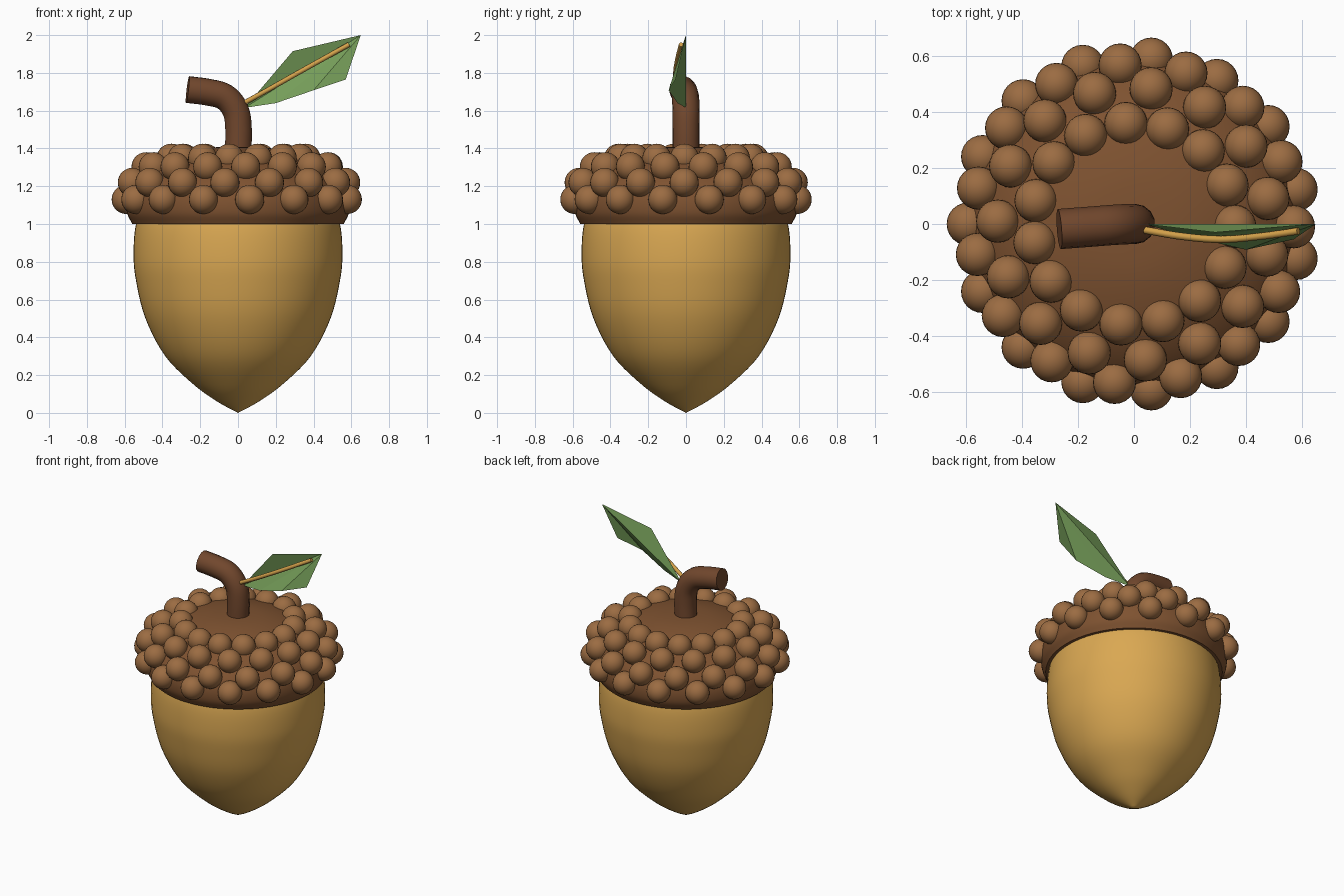
import bpy, bmesh, math
from mathutils import Vector, Matrix

if "Cube" in bpy.data.objects:
    bpy.data.objects.remove(bpy.data.objects["Cube"])


def material(name, color):
    m = bpy.data.materials.new(name)
    m.diffuse_color = (*color, 1)
    m.use_nodes = True
    m.node_tree.nodes["Principled BSDF"].inputs["Base Color"].default_value = m.diffuse_color
    return m


NUT = material("nut_gold", (0.70, 0.39, 0.085))
CAP = material("cap_brown", (0.21, 0.085, 0.03))
SCALE = material("scale_brown", (0.33, 0.15, 0.055))
STEM = material("stem_brown", (0.165, 0.063, 0.026))
LEAF = material("leaf_green", (0.18, 0.34, 0.10))
VEIN = material("vein_gold", (0.66, 0.36, 0.07))


def smooth_path(pts, steps=5):
    """Catmull-Rom curve through the given points."""
    p = [Vector(q) for q in pts]
    p = [2 * p[0] - p[1]] + p + [2 * p[-1] - p[-2]]
    out = []
    for a, b, c, d in zip(p, p[1:], p[2:], p[3:]):
        for i in range(steps):
            t = i / steps
            out.append(0.5 * (2 * b + (c - a) * t + (2 * a - 5 * b + 4 * c - d) * t * t
                              + (3 * b - a - 3 * c + d) * t ** 3))
    return out + [p[-2]]


def add_object(name, bm, mat, angle=None):
    me = bpy.data.meshes.new(name)
    bm.to_mesh(me)
    bm.free()
    me.materials.append(mat)
    ob = bpy.data.objects.new(name, me)
    bpy.context.collection.objects.link(ob)
    if angle is not None:
        shade(ob, angle)
    return ob


def shade(ob, angle):
    bpy.ops.object.select_all(action='DESELECT')
    ob.select_set(True)
    bpy.context.view_layer.objects.active = ob
    bpy.ops.object.shade_smooth_by_angle(angle=math.radians(angle))


def lathe(name, profile, mat, angle, sides=64):
    bm = bmesh.new()
    vs = [bm.verts.new((r, 0, z)) for r, z in profile]
    es = [bm.edges.new(e) for e in zip(vs, vs[1:])]
    bmesh.ops.spin(bm, geom=vs + es, axis=(0, 0, 1), cent=(0, 0, 0),
                   angle=math.tau, steps=sides, use_duplicate=False)
    bmesh.ops.remove_doubles(bm, verts=bm.verts, dist=1e-4)
    bmesh.ops.recalc_face_normals(bm, faces=bm.faces)
    return add_object(name, bm, mat, angle)


def tube(name, pts, radius, mat, res):
    cu = bpy.data.curves.new(name, 'CURVE')
    cu.dimensions = '3D'
    cu.bevel_depth = radius
    cu.bevel_resolution = res
    cu.use_fill_caps = True
    path = smooth_path(pts)
    sp = cu.splines.new('POLY')
    sp.points.add(len(path) - 1)
    for q, co in zip(sp.points, path):
        q.co = (*co, 1)
    cu.materials.append(mat)
    ob = bpy.data.objects.new(name, cu)
    bpy.context.collection.objects.link(ob)
    bpy.ops.object.select_all(action='DESELECT')
    ob.select_set(True)
    bpy.context.view_layer.objects.active = ob
    bpy.ops.object.convert(target='MESH')
    shade(bpy.context.object, 50)


# nut body with pointed tip
nut = smooth_path([(0, 0, 0), (0.11, 0.06, 0), (0.235, 0.15, 0), (0.385, 0.3, 0),
                   (0.49, 0.5, 0), (0.54, 0.7, 0), (0.553, 0.84, 0), (0.54, 1.0, 0),
                   (0.49, 1.12, 0)])
lathe("nut", [(p.x, p.y) for p in nut] + [(0, 1.14)], NUT, 50)

# domed cap
cap = smooth_path([(0.56, 1.0, 0), (0.587, 1.06, 0), (0.585, 1.14, 0), (0.55, 1.22, 0),
                   (0.46, 1.3, 0), (0.34, 1.36, 0), (0.18, 1.4, 0), (0, 1.412, 0)])
lathe("cap", [(0, 1.0)] + [(p.x, p.y) for p in cap], CAP, 50)

# rings of round scales on the cap: radius, height, starting angle
bm = bmesh.new()
for r, z, start in ((0.592, 1.13, 12), (0.57, 1.22, -1), (0.487, 1.303, 10.8), (0.36, 1.348, -1.4)):
    for i in range(15):
        a = math.radians(start + 24 * i)
        bmesh.ops.create_uvsphere(bm, u_segments=24, v_segments=14, radius=0.077,
                                  matrix=Matrix.Translation((r * math.cos(a), r * math.sin(a), z)))
add_object("cap_scales", bm, SCALE, 60)

# bent stem
tube("stem", [(0, 0, 1.37), (0.003, 0, 1.5), (-0.012, 0, 1.6), (-0.07, -0.003, 1.672),
              (-0.16, -0.01, 1.698), (-0.267, -0.018, 1.712)], 0.072, STEM, 5)

# flat-faced leaf, creased along the line from base to tip
bm = bmesh.new()
base, low1, low2, low3, tip, up = [bm.verts.new(v) for v in (
    (0.035, 0, 1.615), (0.2, -0.045, 1.64), (0.4, -0.092, 1.708),
    (0.57, -0.055, 1.765), (0.65, 0, 2.0), (0.29, -0.03, 1.915))]
for f in ((base, low1, tip), (low1, low2, tip), (low2, low3, tip), (base, tip, up)):
    bm.faces.new(f)
add_object("leaf", bm, LEAF)

# leaf midrib
tube("leaf_vein", [(0.04, -0.022, 1.645), (0.17, -0.044, 1.717), (0.31, -0.055, 1.796),
                   (0.45, -0.044, 1.874), (0.587, -0.025, 1.95)], 0.013, VEIN, 2)
